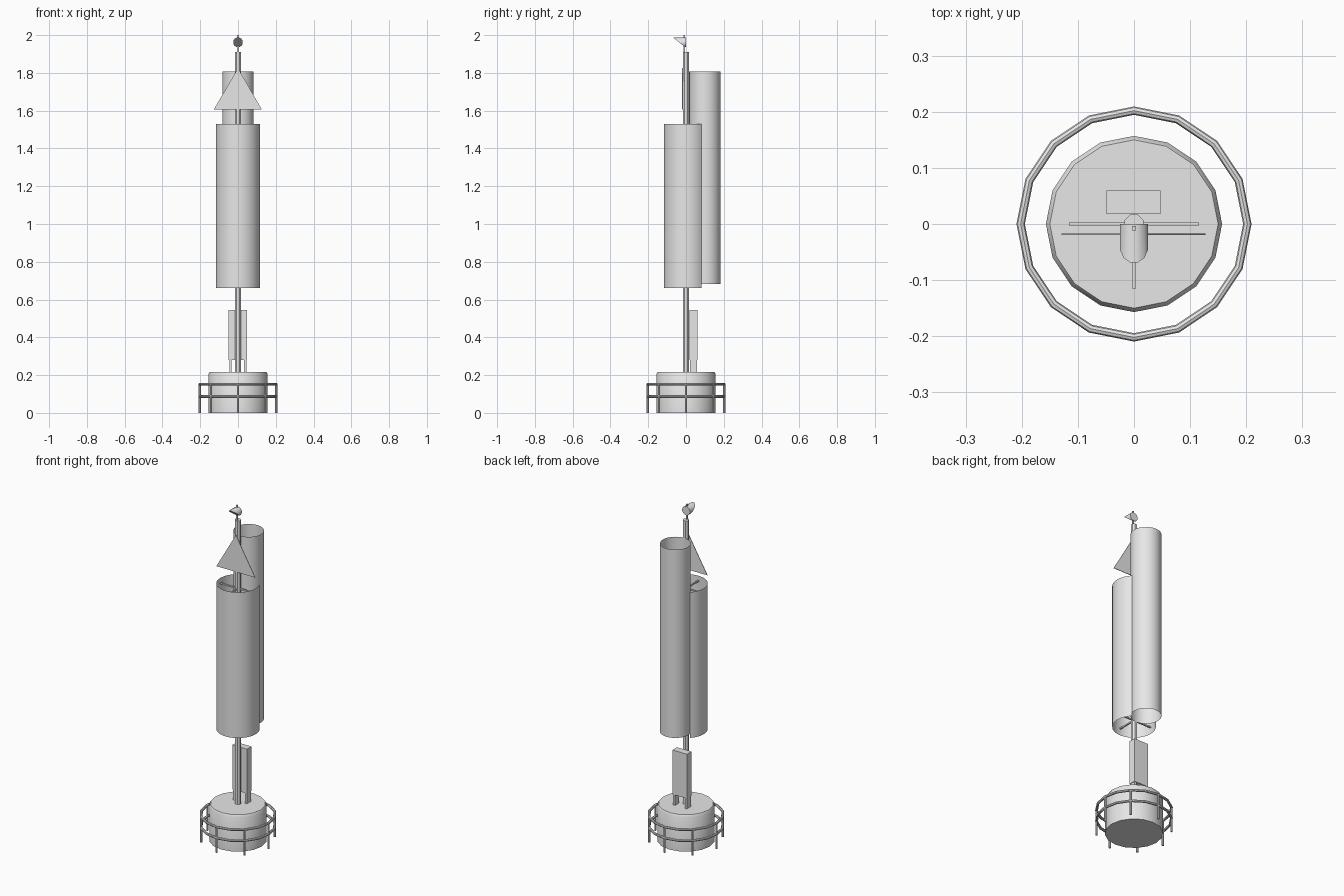
import bpy, bmesh, math
from mathutils import Matrix, Vector

cube = bpy.data.objects.get("Cube")
if cube:
    bpy.data.objects.remove(cube, do_unlink=True)

grey = bpy.data.materials.new("light grey")
grey.use_nodes = True
grey.diffuse_color = (0.8, 0.8, 0.8, 1)
grey.node_tree.nodes["Principled BSDF"].inputs["Base Color"].default_value = (0.8, 0.8, 0.8, 1)


def finish(name, bm, smooth=False):
    mesh = bpy.data.meshes.new(name)
    bm.to_mesh(mesh)
    bm.free()
    obj = bpy.data.objects.new(name, mesh)
    bpy.context.collection.objects.link(obj)
    mesh.materials.append(grey)
    if smooth:
        bpy.ops.object.select_all(action='DESELECT')
        obj.select_set(True)
        bpy.context.view_layer.objects.active = obj
        bpy.ops.object.shade_smooth_by_angle(angle=math.radians(35))
    return obj


def box(name, low, high):
    bm = bmesh.new()
    low, high = Vector(low), Vector(high)
    size = high - low
    bmesh.ops.create_cube(bm, size=1, matrix=Matrix.Translation((low + high) / 2) @ Matrix.Diagonal((*size, 1)))
    return finish(name, bm)


def rod(name, x, y, r, z0, z1, sides=8, turn=0):
    bm = bmesh.new()
    place = Matrix.Translation((x, y, (z0 + z1) / 2)) @ Matrix.Rotation(turn, 4, 'Z')
    bmesh.ops.create_cone(bm, cap_ends=True, segments=sides, radius1=r, radius2=r, depth=z1 - z0, matrix=place)
    return finish(name, bm, sides > 4)


def lathe(name, profile, sides, closed=False, sweep=math.tau, start=0, y=0):
    """Sweep (radius, z) points around a vertical axis."""
    bm = bmesh.new()
    full = sweep >= math.tau
    rings = []
    for i in range(sides if full else sides + 1):
        a = start + sweep * i / sides
        rings.append([bm.verts.new((r * math.cos(a), y + r * math.sin(a), z)) for r, z in profile])
    n = len(profile)
    for i in range(sides):
        a, b = rings[i], rings[(i + 1) % len(rings)]
        for j in range(n if closed else n - 1):
            k = (j + 1) % n
            bm.faces.new((a[j], b[j], b[k], a[k]))
    return bm, rings


# Base drum with a small chamfer
bm, rings = lathe("base", [(0.157, 0), (0.157, 0.205), (0.15, 0.217)], 16)
bm.faces.new([r[-1] for r in rings])
bm.faces.new([r[0] for r in reversed(rings)])
finish("base_drum", bm, True)

# Guard rail: two rings on eight posts
for label, z in (("lower", 0.086), ("upper", 0.152)):
    section = [(0.202 + 0.0075 * math.cos(t * math.tau / 8), z + 0.0075 * math.sin(t * math.tau / 8))
               for t in range(8)]
    bm, rings = lathe("rail", section, 16, closed=True)
    finish(label + "_rail", bm, True)
for i in range(8):
    a = i * math.tau / 8
    rod(f"rail_post_{i + 1}", 0.202 * math.cos(a), 0.202 * math.sin(a), 0.006, 0, 0.152)

# Mast
rod("mast", 0, 0, 0.018, 0.21, 1.91, 8, math.pi / 8)

# Open sheet tubes: the front one has a gap at the back for the rear one
bm, rings = lathe("tube", [(0.117, 0.66), (0.117, 1.53)], 36, sweep=math.radians(270), start=math.radians(135))
finish("front_tube", bm, True)
bm, rings = lathe("tube", [(0.083, 0.683), (0.083, 1.807)], 32, y=0.1)
finish("rear_tube", bm, True)

# Arms holding the front tube
for label, z in (("lower", 0.7), ("upper", 1.5)):
    box(label + "_cross_arm", (-0.115, -0.004, z - 0.004), (0.115, 0.004, z + 0.004))
    box(label + "_front_arm", (-0.004, -0.115, z - 0.004), (0.004, 0, z + 0.004))

# Triangular board on the mast
bm = bmesh.new()
corners = [bm.verts.new((x, -0.017, z)) for x, z in ((-0.129, 1.605), (0.127, 1.605), (0, 1.825))]
face = bm.faces.new(corners)
ext = bmesh.ops.extrude_face_region(bm, geom=[face])
bmesh.ops.translate(bm, vec=(0, -0.003, 0), verts=[v for v in ext["geom"] if isinstance(v, bmesh.types.BMVert)])
bmesh.ops.recalc_face_normals(bm, faces=bm.faces)
finish("triangle_board", bm)

# Cabinet on two legs behind the mast
box("cabinet", (-0.049, 0.018, 0.28), (0.047, 0.06, 0.545))
for label, x in (("right", -0.046), ("left", 0.032)):
    box(label + "_cabinet_leg", (x, 0.02, 0.21), (x + 0.012, 0.058, 0.28))

# Lamp: horizontal drum cut on a slant, on a thin spike
bm = bmesh.new()
r, zc, sides = 0.026, 1.962, 12
back, front = [], []
for i in range(sides):
    a = (i + 0.5) * math.tau / sides
    x, z = r * math.cos(a), r * math.sin(a)
    back.append(bm.verts.new((x, 0, zc + z)))
    front.append(bm.verts.new((x, -0.004 - 0.066 * (z + r) / (2 * r), zc + z)))
for i in range(sides):
    j = (i + 1) % sides
    bm.faces.new((back[i], back[j], front[j], front[i]))
bm.faces.new(back)
bm.faces.new(front)
bmesh.ops.recalc_face_normals(bm, faces=bm.faces)
finish("lamp", bm, True)
box("spike", (-0.004, -0.012, 1.9), (0.004, -0.004, 2))
